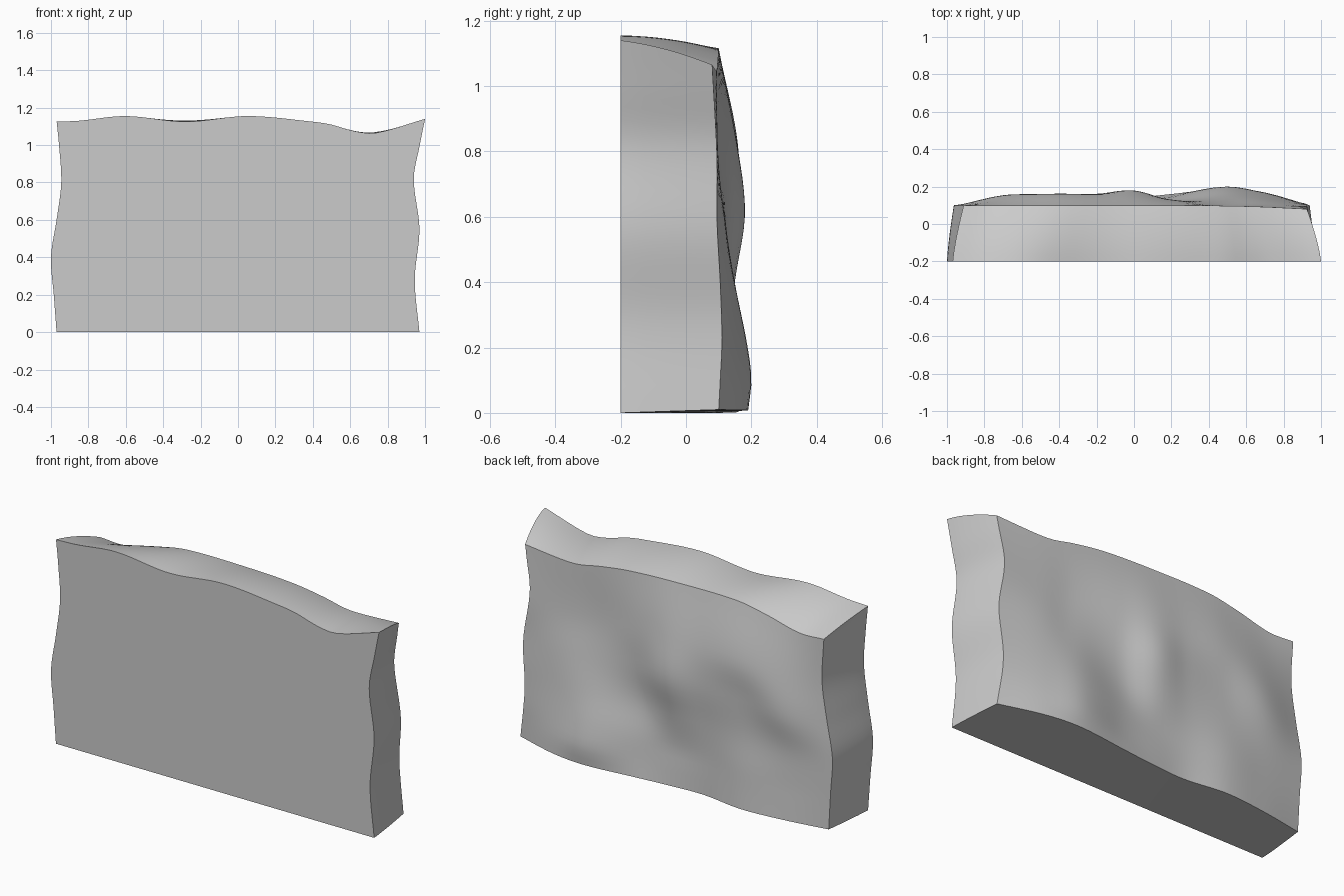
import bpy, bmesh, math

if "Cube" in bpy.data.objects:
    bpy.data.objects.remove(bpy.data.objects["Cube"])

def curve(pts, x):
    """Smooth (Catmull-Rom style) curve through (x, value) points."""
    n = len(pts)
    i = 0
    while i < n - 2 and x > pts[i + 1][0]:
        i += 1

    def slope(k):
        a, b = pts[max(k - 1, 0)], pts[min(k + 1, n - 1)]
        return (b[1] - a[1]) / (b[0] - a[0])
    (x0, y0), (x1, y1) = pts[i], pts[i + 1]
    h = x1 - x0
    t = min(max((x - x0) / h, 0), 1)
    return ((2*t**3 - 3*t*t + 1) * y0 + (t**3 - 2*t*t + t) * h * slope(i)
            + (3*t*t - 2*t**3) * y1 + (t**3 - t*t) * h * slope(i + 1))

def lerp(a, b, t):
    return a + (b - a) * t

# Outline of the flat front: side edges by height, top edge by x
LEFT = [(0, -.97), (.2, -.985), (.4, -1.0), (.6, -.97), (.8, -.945), (1, -.957), (1.13, -.97)]
RIGHT = [(0, .97), (.28, .945), (.55, .97), (.82, .94), (1, .972), (1.14, 1.0)]
TOP_FRONT = [(-.97, 1.125), (-.85, 1.13), (-.6, 1.155), (-.28, 1.125), (.05, 1.155),
             (.4, 1.125), (.5, 1.11), (.63, 1.075), (.75, 1.065), (1, 1.14)]
TOP_BACK = [(-.97, 1.04), (-.81, 1.035), (-.6, 1.08), (-.4, 1.112), (0, 1.113),
            (.3, 1.1), (.5, 1.075), (.64, 1.05), (.75, 1.048), (1, 1.065)]

# Relief of the bumpy back: y at each column (x), one row per height
COLS = [-.95, -.7, -.45, -.2, 0, .2, .5, .7, .95]
RELIEF = [
    (0.0, [.10, .14, .16, .13, .14, .16, .19, .17, .10]),
    (.10, [.10, .135, .155, .13, .135, .15, .20, .17, .105]),
    (.22, [.10, .13, .15, .13, .13, .14, .185, .16, .11]),
    (.40, [.10, .13, .14, .14, .15, .12, .15, .14, .105]),
    (.60, [.10, .155, .15, .16, .18, .13, .12, .12, .095]),
    (.80, [.10, .145, .16, .155, .157, .13, .10, .10, .095]),
    (1.1, [.10, .10, .10, .10, .10, .10, .097, .092, .08])]

def back_y(x, z):
    return curve([(h, curve(list(zip(COLS, row)), x)) for h, row in RELIEF], z)

def point(u, v, t):
    """u across, v up, t front to back, all 0..1."""
    x = lerp(-.97, 1, u)
    top = lerp(curve(TOP_FRONT, x), curve(TOP_BACK, x), t)
    top += .04 * t * (1 - t)
    z = lerp(.01 * t * u, top, v)
    bow = t ** 1.3
    xl = curve(LEFT, z) + bow * lerp(.03, .05, v)
    xr = curve(RIGHT, z) - bow * lerp(.03, .06, v)
    x = lerp(xl, xr, u)
    return x, lerp(-.2, back_y(lerp(-.95, .95, u), v * 1.1), t), z

bm = bmesh.new()

def sheet(f, nu, nv):
    g = [[bm.verts.new(f(i / nu, j / nv)) for j in range(nv + 1)] for i in range(nu + 1)]
    for i in range(nu):
        for j in range(nv):
            bm.faces.new((g[i][j], g[i+1][j], g[i+1][j+1], g[i][j+1]))

# Front, back, both sides, top and base
NX, NZ, NY = 48, 28, 8
for k in (0, 1):
    sheet(lambda a, b: point(a, b, k), NX, NZ)
    sheet(lambda a, b: point(k, a, b), NZ, NY)
    sheet(lambda a, b: point(a, k, b), NX, NY)
bmesh.ops.remove_doubles(bm, verts=bm.verts, dist=1e-4)
bmesh.ops.recalc_face_normals(bm, faces=bm.faces)

mesh = bpy.data.meshes.new("stone_slab")
bm.to_mesh(mesh)
bm.free()
slab = bpy.data.objects.new("stone_slab", mesh)
bpy.context.collection.objects.link(slab)
bpy.context.view_layer.objects.active = slab
slab.select_set(True)
bpy.ops.object.shade_smooth_by_angle(angle=math.radians(35))
